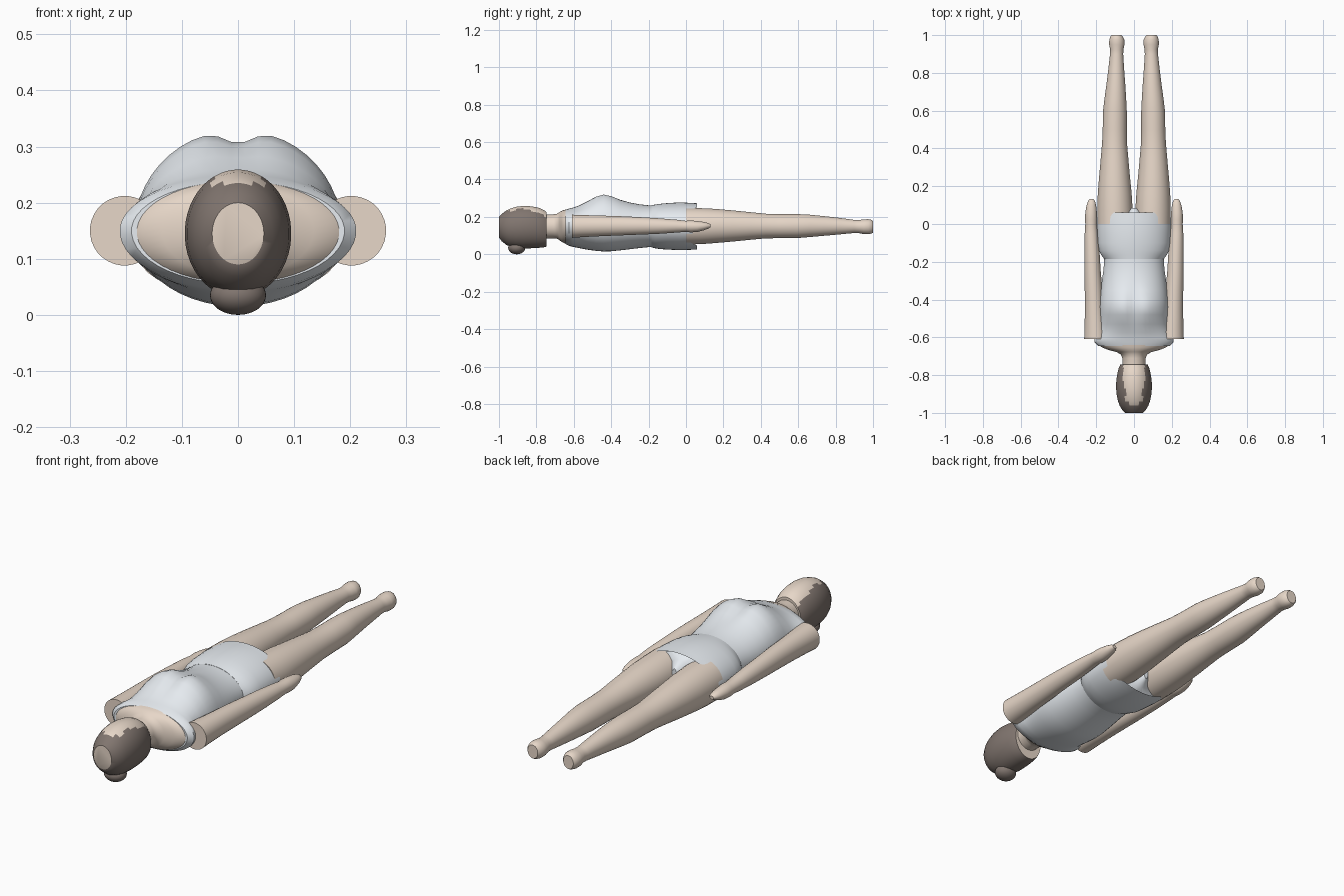
import bpy, bmesh, math


def material(name, colour):
    m = bpy.data.materials.new(name)
    m.diffuse_color = (*colour, 1)
    return m


skin = material("skin", (0.80, 0.68, 0.58))
cloth = material("cloth", (0.80, 0.84, 0.88))
hair = material("hair", (0.22, 0.18, 0.16))


def loft(name, rings, mats, pick=None, shape=None, caps=(True, True), n=48):
    """Rings along y: (y, centre x, half width, bottom z, top z)."""
    bm = bmesh.new()
    loops = []
    for y, cx, hx, lo, hi in rings:
        cz = (lo + hi) / 2 if shape is None else 0.15
        loop = []
        for i in range(n):
            a = 2 * math.pi * (i + 0.5) / n
            s = math.sin(a)
            p = (cx + hx * math.cos(a), y, cz + s * (hi - cz if s > 0 else cz - lo))
            loop.append(bm.verts.new(shape(*p) if shape else p))
        loops.append(loop)
    for a, b in zip(loops, loops[1:]):
        for i in range(n):
            j = (i + 1) % n
            f = bm.faces.new((a[i], a[j], b[j], b[i]))
            f.material_index = pick(f.calc_center_median()) if pick else 0
    if caps[0]:
        bm.faces.new(loops[0])
    if caps[1]:
        bm.faces.new(loops[-1])
    bmesh.ops.recalc_face_normals(bm, faces=bm.faces)
    return finish(name, bm, mats)


def finish(name, bm, mats):
    me = bpy.data.meshes.new(name)
    bm.to_mesh(me)
    bm.free()
    for m in mats:
        me.materials.append(m)
    ob = bpy.data.objects.new(name, me)
    bpy.context.collection.objects.link(ob)
    bpy.context.view_layer.objects.active = ob
    ob.select_set(True)
    bpy.ops.object.shade_smooth_by_angle(angle=math.radians(42))
    ob.select_set(False)
    return ob


# Top with a cleft between the two sides of the bust
def bust(x, y, z):
    if z > 0.15:
        z -= 0.024 * math.exp(-(x / 0.035) ** 2 - ((y + 0.44) / 0.09) ** 2)
    return x, y, z


loft("top", [
    (-0.645, 0, 0.190, 0.055, 0.238), (-0.625, 0, 0.211, 0.045, 0.245),
    (-0.605, 0, 0.208, 0.040, 0.250), (-0.575, 0, 0.190, 0.034, 0.262),
    (-0.53, 0, 0.183, 0.025, 0.288), (-0.48, 0, 0.184, 0.018, 0.318),
    (-0.44, 0, 0.185, 0.015, 0.330), (-0.40, 0, 0.183, 0.016, 0.321),
    (-0.35, 0, 0.177, 0.021, 0.297), (-0.30, 0, 0.170, 0.027, 0.279),
    (-0.25, 0, 0.163, 0.033, 0.268), (-0.20, 0, 0.158, 0.038, 0.262),
    (-0.165, 0, 0.158, 0.038, 0.262)], [cloth], shape=bust)


# Shorts with a hem raised over each hip, closed between the legs
def hem(x, y, z):
    return x, (0.035 if y > 0.04 and abs(x) > 0.125 else y), z


loft("shorts", [
    (-0.185, 0, 0.158, 0.037, 0.263), (-0.165, 0, 0.173, 0.032, 0.266),
    (-0.14, 0, 0.186, 0.028, 0.270), (-0.10, 0, 0.192, 0.025, 0.274),
    (-0.03, 0, 0.195, 0.022, 0.278), (0.025, 0, 0.196, 0.024, 0.275),
    (0.060, 0, 0.196, 0.026, 0.273)], [cloth], shape=hem, caps=(True, False))
loft("crotch_panel", [
    (0.0, 0, 0.19, 0.030, 0.265), (0.03, 0, 0.185, 0.035, 0.26),
    (0.05, 0, 0.06, 0.06, 0.24), (0.085, 0, 0.015, 0.09, 0.21)], [cloth])

# Bare shoulders and neck
loft("shoulders_and_neck", [
    (-0.765, 0, 0.062, 0.085, 0.212), (-0.71, 0, 0.062, 0.085, 0.214),
    (-0.69, 0, 0.070, 0.083, 0.217), (-0.677, 0, 0.095, 0.076, 0.225),
    (-0.667, 0, 0.135, 0.068, 0.232), (-0.653, 0, 0.170, 0.060, 0.237),
    (-0.640, 0, 0.187, 0.055, 0.240)], [skin])


# Head: skin over the face and crown, hair elsewhere
def face_or_hair(c):
    half = 0.028 if c.y < -0.935 else 0.045 if c.y < -0.88 else 0.056
    return 0 if c.y > -0.955 and c.z > 0.15 and abs(c.x) < half else 1


head = loft("head", [
    (-1.0, 0, 0.046, 0.090, 0.200), (-0.985, 0, 0.062, 0.069, 0.216),
    (-0.96, 0, 0.077, 0.050, 0.235), (-0.94, 0, 0.084, 0.041, 0.244),
    (-0.91, 0, 0.091, 0.034, 0.254), (-0.87, 0, 0.095, 0.031, 0.259),
    (-0.83, 0, 0.094, 0.032, 0.257), (-0.79, 0, 0.088, 0.034, 0.250),
    (-0.76, 0, 0.080, 0.037, 0.237), (-0.745, 0, 0.073, 0.041, 0.226)],
    [skin, hair], pick=face_or_hair)

# Hair bun at the back of the head
bm = bmesh.new()
bmesh.ops.create_uvsphere(bm, u_segments=32, v_segments=16, radius=1)
for v in bm.verts:
    v.co = (v.co.x * 0.05, v.co.y * 0.046 - 0.905, v.co.z * 0.035 + 0.035)
finish("hair_bun", bm, [hair])

# Limbs on both sides
for side, s in (("left", 1), ("right", -1)):
    legs = [(0.0, .100, .094, .052, .250), (0.08, .101, .094, .054, .247),
            (0.16, .102, .090, .060, .243), (0.25, .103, .082, .068, .235),
            (0.35, .103, .073, .078, .225), (0.43, .103, .066, .085, .217),
            (0.50, .102, .064, .086, .215), (0.60, .101, .063, .087, .215),
            (0.66, .099, .058, .092, .212), (0.74, .096, .050, .099, .204),
            (0.82, .094, .042, .106, .195), (0.90, .092, .035, .114, .184),
            (0.925, .091, .035, .113, .183), (0.95, .091, .041, .108, .187),
            (0.975, .091, .040, .107, .188), (0.992, .092, .033, .111, .184),
            (1.0, .092, .026, .116, .178)]
    arms = [(-0.61, .202, .062, .088, .212), (-0.55, .205, .057, .092, .210),
            (-0.45, .210, .050, .097, .207), (-0.35, .214, .047, .101, .204),
            (-0.25, .219, .043, .105, .199), (-0.15, .222, .040, .109, .193),
            (-0.05, .226, .035, .116, .185), (0.0, .227, .031, .120, .179),
            (0.025, .227, .032, .117, .181), (0.06, .227, .031, .119, .178),
            (0.095, .226, .026, .128, .173), (0.12, .225, .019, .138, .167),
            (0.132, .225, .010, .145, .160)]
    for part, rings in (("leg", legs), ("arm", arms)):
        loft(f"{side}_{part}", [(y, s * x, h, a, b) for y, x, h, a, b in rings],
             [skin], n=32)
